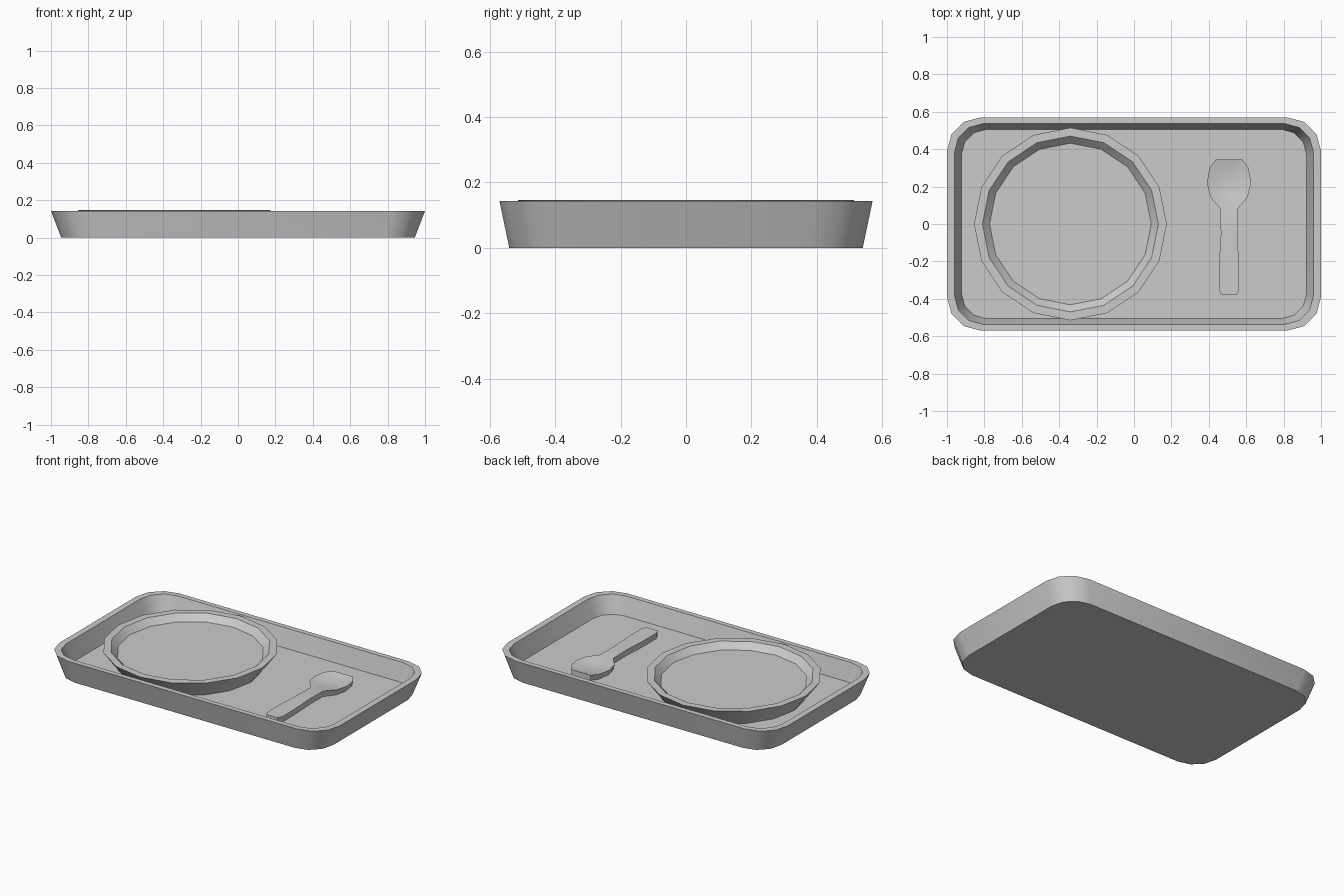
import bpy, bmesh
from math import pi, cos, sin, radians

if "Cube" in bpy.data.objects:
    bpy.data.objects.remove(bpy.data.objects["Cube"])


def loft(name, rings, angle=40):
    """Bridge closed rings of equal length and cap both ends."""
    bm = bmesh.new()
    rows = [[bm.verts.new(p) for p in ring] for ring in rings]
    n = len(rows[0])
    for a, b in zip(rows, rows[1:]):
        for i in range(n):
            j = (i + 1) % n
            bm.faces.new((a[i], a[j], b[j], b[i]))
    bm.faces.new(rows[0])
    bm.faces.new(rows[-1])
    bmesh.ops.recalc_face_normals(bm, faces=bm.faces)
    mesh = bpy.data.meshes.new(name)
    bm.to_mesh(mesh)
    bm.free()
    obj = bpy.data.objects.new(name, mesh)
    bpy.context.collection.objects.link(obj)
    bpy.ops.object.select_all(action='DESELECT')
    obj.select_set(True)
    bpy.context.view_layer.objects.active = obj
    bpy.ops.object.shade_smooth_by_angle(angle=radians(angle))
    return obj


def rounded_rect(hx, hy, r, z, seg=3):
    pts = []
    for k, (sx, sy) in enumerate([(1, 1), (-1, 1), (-1, -1), (1, -1)]):
        for s in range(seg + 1):
            a = (k + s / seg) * pi / 2
            pts.append((sx * (hx - r) + r * cos(a), sy * (hy - r) + r * sin(a), z))
    return pts


def circle(cx, r, z, n=16):
    return [(cx + r * cos(2 * pi * i / n), r * sin(2 * pi * i / n), z) for i in range(n)]


# Tray: tapered outer wall, flat rim, tapered inner wall, floor
FLOOR = 0.03
loft("tray", [
    rounded_rect(0.945, 0.54, 0.16, 0),
    rounded_rect(1.0, 0.57, 0.18, 0.143),
    rounded_rect(0.96, 0.537, 0.155, 0.143),
    rounded_rect(0.922, 0.505, 0.13, FLOOR),
])

# Plate: flared wall with flat lip and shallow recess
loft("plate", [
    circle(-0.34, 0.43, FLOOR),
    circle(-0.34, 0.515, 0.147),
    circle(-0.34, 0.47, 0.147),
    circle(-0.34, 0.432, 0.107),
])

# Spoon: cross-sections along y (y, half width, top height, bowl dip)
sections = [
    (0.345, 0.070, 0.066, 0.000),
    (0.300, 0.104, 0.066, 0.013),
    (0.220, 0.118, 0.066, 0.020),
    (0.145, 0.100, 0.066, 0.013),
    (0.080, 0.045, 0.068, 0.000),
    (-0.060, 0.044, 0.070, 0.000),
    (-0.200, 0.053, 0.070, 0.000),
    (-0.350, 0.054, 0.070, 0.000),
    (-0.380, 0.040, 0.070, 0.000),
]
columns = [-1, -0.5, 0, 0.5, 1]
spoon_rings = []
for y, w, top, dip in sections:
    upper = [(0.508 + c * w, y, top - dip * (1 - c * c)) for c in columns]
    lower = [(0.508 + s * w * 0.9, y, FLOOR) for s in (1, -1)]
    spoon_rings.append(upper + lower)
loft("spoon", spoon_rings, 45)
